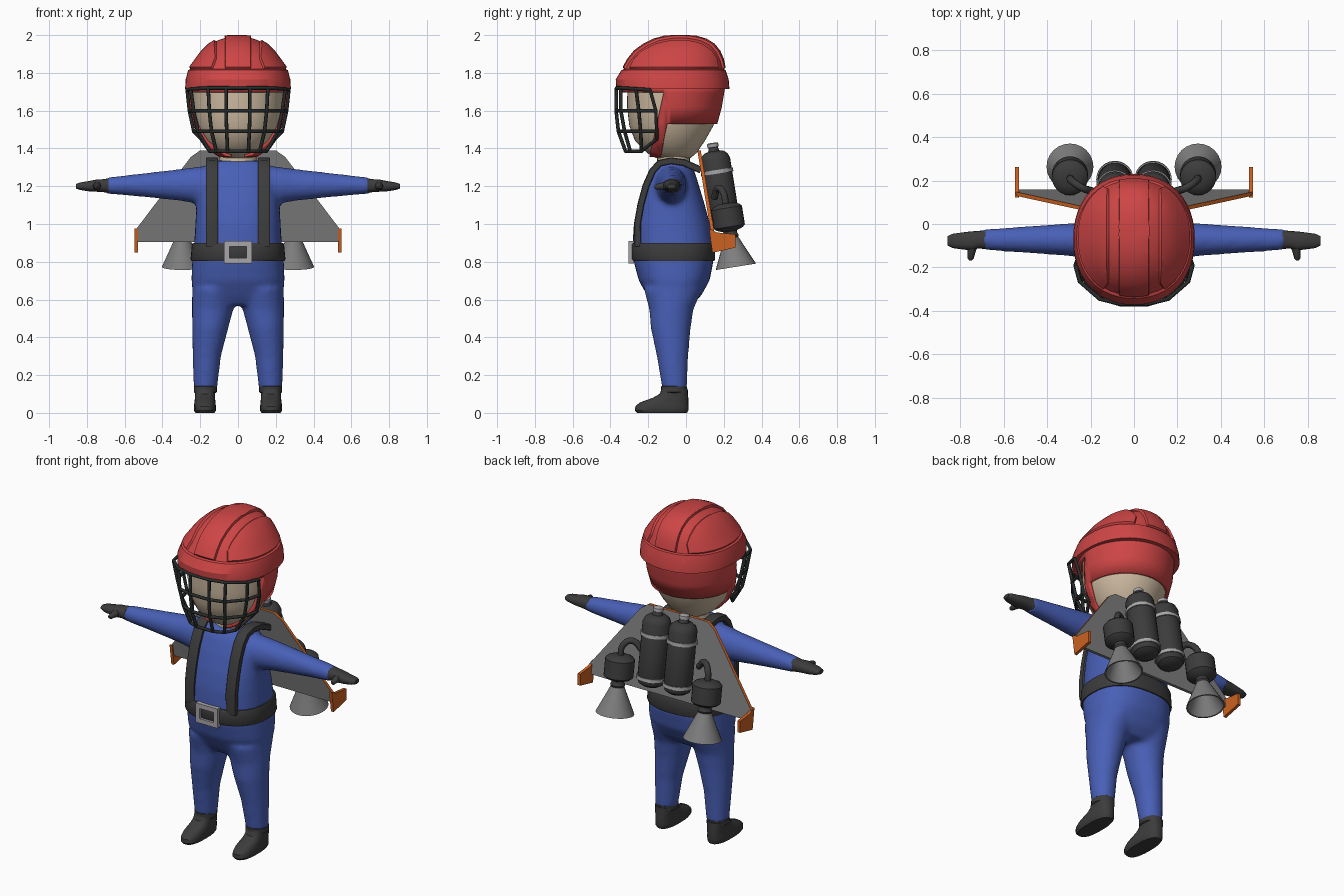
import bpy, bmesh, math
from mathutils import Vector as V

if "Cube" in bpy.data.objects:
    bpy.data.objects.remove(bpy.data.objects["Cube"])


def material(name, *rgb):
    m = bpy.data.materials.new(name)
    m.diffuse_color = (*rgb, 1)
    m.use_nodes = True
    m.node_tree.nodes["Principled BSDF"].inputs["Base Color"].default_value = m.diffuse_color
    return m


RED = material("helmet red", 0.62, 0.06, 0.06)
BLUE = material("suit blue", 0.065, 0.115, 0.47)
SKIN = material("skin", 0.62, 0.50, 0.36)
DARK = material("dark grey", 0.045, 0.045, 0.045)
BLACK = material("cage black", 0.022, 0.025, 0.025)
GREY = material("metal grey", 0.21, 0.21, 0.21)
LIGHT = material("light metal", 0.40, 0.38, 0.40)
ORANGE = material("wing orange", 0.60, 0.12, 0.015)


def finish(bm, name, *mats, angle=35):
    bmesh.ops.recalc_face_normals(bm, faces=bm.faces)
    me = bpy.data.meshes.new(name)
    bm.to_mesh(me)
    bm.free()
    me.shade_smooth()
    me.set_sharp_from_angle(angle=math.radians(angle))
    for m in mats:
        me.materials.append(m)
    ob = bpy.data.objects.new(name, me)
    bpy.context.collection.objects.link(ob)
    return ob


def loft(bm, rings, n=32, p=2.0, caps=True):
    """Skin superellipse rings given as (centre, half axis u, half axis v)."""
    def f(t):
        return math.copysign(abs(t) ** (2 / p), t)
    loops = []
    for c, u, v in rings:
        angles = [2 * math.pi * i / n for i in range(n)]
        loops.append([bm.verts.new(V(c) + V(u) * f(math.cos(a)) + V(v) * f(math.sin(a))) for a in angles])
    for a, b in zip(loops, loops[1:]):
        for i in range(n):
            j = (i + 1) % n
            bm.faces.new((a[i], a[j], b[j], b[i]))
    if caps:
        bm.faces.new(loops[0])
        bm.faces.new(loops[-1])
    return bm


def zring(z, rx, y0, y1, cx=0):
    return (cx, (y0 + y1) / 2, z), (rx, 0, 0), (0, (y1 - y0) / 2, 0)


def xring(x, cy, ry, cz, rz):
    return (x, cy, cz), (0, ry, 0), (0, 0, rz)


def lathe(name, c, d, profile, mat, n=24):
    """Turn a (distance, radius) profile about axis d in the yz plane."""
    d = V(d).normalized()
    u = V((1, 0, 0))
    v = d.cross(u)
    return finish(loft(bmesh.new(), [(V(c) + d * t, u * r, v * r) for t, r in profile], n), name, mat)


def box(bm, size, loc):
    vs = bmesh.ops.create_cube(bm, size=1)["verts"]
    for v in vs:
        v.co = V([v.co[i] * size[i] + loc[i] for i in range(3)])


def tubes(name, paths, r, mat, kind="POLY"):
    cu = bpy.data.curves.new(name, "CURVE")
    cu.dimensions, cu.bevel_depth, cu.bevel_resolution, cu.use_fill_caps = "3D", r, 2, True
    for path in paths:
        s = cu.splines.new(kind)
        pts = s.points if kind == "POLY" else s.bezier_points
        pts.add(len(path) - 1)
        for p, co in zip(pts, path):
            if kind == "POLY":
                p.co = (*co, 1)
            else:
                p.co = co
                p.handle_left_type = p.handle_right_type = "AUTO"
    cu.materials.append(mat)
    ob = bpy.data.objects.new(name, cu)
    bpy.context.collection.objects.link(ob)


# Suit: torso, legs and arms fused into one smooth skin
bm = bmesh.new()
loft(bm, [zring(*r) for r in (
    (.57, .17, -.17, .03), (.62, .235, -.205, .08), (.7, .247, -.25, .125), (.8, .243, -.277, .145),
    (.9, .232, -.282, .142), (1.0, .226, -.277, .127), (1.1, .22, -.258, .1), (1.2, .21, -.228, .07),
    (1.28, .185, -.195, .045), (1.335, .15, -.155, .02))], p=2.4)
for s in (-1, 1):
    loft(bm, [zring(z, rx, y0, y1, s * cx) for z, cx, rx, y0, y1 in (
        (.12, .173, .062, -.125, .005), (.3, .165, .075, -.155, .012), (.45, .147, .096, -.187, .025),
        (.55, .134, .11, -.195, .04), (.66, .125, .118, -.225, .09))])
    loft(bm, [xring(s * x, *r) for x, *r in (
        (.1, -.08, .085, 1.2, .1), (.2, -.08, .083, 1.205, .1), (.3, -.072, .075, 1.207, .085),
        (.5, -.072, .061, 1.206, .063), (.7, -.072, .048, 1.203, .043))])
suit = finish(bm, "suit", BLUE)
rm = suit.modifiers.new("fuse", "REMESH")
rm.mode, rm.voxel_size, rm.use_smooth_shade = "VOXEL", .014, True
sm = suit.modifiers.new("soften", "SMOOTH")
sm.factor, sm.iterations = .5, 8

# Neck and head
finish(loft(bmesh.new(), [zring(1.29, .1, -.155, .02), zring(1.4, .095, -.15, .02)]), "neck", SKIN)
skull = [(1.35, .085, -.16, .025), (1.375, .125, -.205, .055), (1.44, .18, -.27, .1), (1.52, .22, -.3, .145),
         (1.62, .24, -.312, .17), (1.74, .24, -.31, .18)]
finish(loft(bmesh.new(), [zring(*r) for r in skull], 48), "head", SKIN, angle=60)

# Helmet dome with brim band and raised panels
bm = loft(bmesh.new(), [zring(*r) for r in (
    (1.715, .28, -.37, .23), (1.765, .277, -.372, .226), (1.815, .264, -.342, .21), (1.82, .252, -.328, .2),
    (1.87, .216, -.3, .189), (1.91, .186, -.268, .172), (1.945, .15, -.22, .145), (1.97, .112, -.17, .105),
    (1.985, .07, -.115, .055), (1.989, .03, -.06, .0))], 48, 2.2)
for x in (.07, .115, -.07, -.115):
    bmesh.ops.bisect_plane(bm, geom=bm.verts[:] + bm.edges[:] + bm.faces[:], plane_co=(x, 0, 0), plane_no=(1, 0, 0))
for lo, hi, side in ((-.07, .07, 0), (.115, 1, 1), (-1, -.115, -1)):
    bm.normal_update()
    picked = []
    for f in bm.faces:
        c = f.calc_center_median()
        if c.z > 1.822 and lo < c.x < hi and (side == 0 or -.285 < c.y < .16):
            picked.append(f)
    bmesh.ops.recalc_face_normals(bm, faces=bm.faces)
    bmesh.ops.inset_region(bm, faces=picked, thickness=.006, depth=.012, use_even_offset=False)
finish(bm, "helmet_dome", RED, angle=28)

# Helmet lower shell: brow, ear and nape guard, cheek straps
bm = loft(bmesh.new(), [zring(*r) for r in (
    (1.355, .115, -.2, .05), (1.375, .142, -.222, .075), (1.44, .198, -.285, .12), (1.52, .237, -.315, .163),
    (1.62, .258, -.328, .19), (1.73, .264, -.342, .208))], 64, caps=False)
for co, no in (((0, 0, 1.53), (0, 0, 1)), ((0, 0, 1.695), (0, 0, 1)),
               ((0, -.1, 1.53), (0, 1, -.2)), ((0, -.155, 1.53), (0, 1, -.22))):
    bmesh.ops.bisect_plane(bm, geom=bm.verts[:] + bm.edges[:] + bm.faces[:], plane_co=co, plane_no=no)
drop = []
for f in bm.faces:
    c = f.calc_center_median()
    front = c.y + .155 - .22 * (c.z - 1.53) < 0
    behind = c.y + .1 - .2 * (c.z - 1.53) > 0
    if (front and c.z < 1.695) or (behind and c.z < 1.53):
        drop.append(f)
bmesh.ops.delete(bm, geom=drop, context="FACES")
shell = finish(bm, "helmet_lower_shell", RED)
sol = shell.modifiers.new("thickness", "SOLIDIFY")
sol.thickness, sol.offset = .018, -1

# Face cage: rows of bars crossed by upright bars
rows = [[(.063, -.368, 1.72), (.158, -.345, 1.72), (.25, -.265, 1.715), (.27, -.19, 1.71)],
        [(.063, -.37, 1.6), (.152, -.345, 1.6), (.235, -.25, 1.6), (.258, -.16, 1.6)],
        [(.06, -.358, 1.49), (.14, -.325, 1.49), (.212, -.24, 1.49), (.235, -.155, 1.49)],
        [(.055, -.32, 1.385), (.115, -.295, 1.385), (.15, -.235, 1.385), (.195, -.155, 1.45)]]
bars = [[(-x, y, z) for x, y, z in reversed(r)] + r for r in rows]
for s in (-1, 1):
    bars += [[(s * r[k][0], r[k][1], r[k][2]) for r in rows] for k in range(4)]
tubes("face_cage", bars, .0095, BLACK)

# Belt and buckle
finish(loft(bmesh.new(), [zring(.805, .247, -.284, .15), zring(.815, .251, -.29, .154),
                          zring(.89, .244, -.292, .154), zring(.9, .24, -.286, .149)], 48, 2.4), "belt", DARK)
bm = bmesh.new()
for s in (-1, 1):
    box(bm, (.028, .03, .118), (s * .06, -.289, .85))
    box(bm, (.1, .03, .028), (0, -.289, .85 + s * .045))
finish(bm, "buckle_frame", LIGHT)

# Shoulder straps, boots, gloves on both sides
for s in (-1, 1):
    path = [(-.255, .88), (-.257, 1.0), (-.24, 1.1), (-.213, 1.2), (-.178, 1.28), (-.14, 1.322),
            (-.08, 1.335), (-.01, 1.325), (.08, 1.285)]
    rings = []
    for i, (y, z) in enumerate(path):
        a, b = path[max(i - 1, 0)], path[min(i + 1, len(path) - 1)]
        t = V((0, b[0] - a[0], b[1] - a[1])).normalized()
        u = V((1, 0, 0))
        rings.append(((s * .138, y, z), u * .032, t.cross(u) * .018))
    finish(loft(bmesh.new(), rings, 16, 8), "shoulder_strap", DARK)

    finish(loft(bmesh.new(), [zring(z, rx, y0, y1, s * .175) for z, rx, y0, y1 in (
        (0, .05, -.26, .005), (.012, .058, -.27, .012), (.035, .058, -.268, .013), (.055, .056, -.245, .013),
        (.08, .053, -.175, .012), (.1, .053, -.14, .01), (.13, .054, -.128, .009))], 24, 2.5), "boot", DARK)
    finish(loft(bmesh.new(), [zring(z, r, -.063 - r * 1.12, -.063 + r * 1.12, s * .173) for z, r in (
        (.105, .054), (.11, .061), (.14, .061), (.145, .054))], 24), "boot_cuff", DARK)

    bm = loft(bmesh.new(), [xring(s * x, *r) for x, *r in (
        (.685, -.072, .044, 1.203, .039), (.715, -.072, .04, 1.203, .034), (.75, -.078, .044, 1.203, .032),
        (.79, -.078, .039, 1.2, .027), (.835, -.078, .033, 1.2, .02), (.858, -.078, .022, 1.2, .012))], 20, 2.4)
    loft(bm, [((s * x, y, z), (r, 0, 0), (0, 0, r)) for x, y, z, r in (
        (.745, -.09, 1.203, .028), (.748, -.13, 1.2, .018), (.752, -.158, 1.197, .014), (.753, -.167, 1.196, .007))], 12)
    finish(bm, "glove", DARK)

# Wing plate, leaning back, with orange leading edges
half = [(.2, 1.39), (.25, 1.355), (.545, .965), (.545, .905)]
outline = half + [(-x, z) for x, z in reversed(half)]
bm = bmesh.new()
face = bm.faces.new([bm.verts.new((x, .06 + (1.39 - z) * .165, z)) for x, z in outline])
ext = bmesh.ops.extrude_face_region(bm, geom=[face])["geom"]
bmesh.ops.translate(bm, verts=[g for g in ext if isinstance(g, bmesh.types.BMVert)], vec=(0, .018, 0))
bmesh.ops.recalc_face_normals(bm, faces=bm.faces)
for f in bm.faces:
    f.material_index = int(abs(f.normal.y) < .6 and f.normal.z > -.5)
finish(bm, "wing_plate", GREY, ORANGE)

# Wing tips, tanks and engines on both sides
AXIS = (0, .16, -1)
for s in (-1, 1):
    bm = bmesh.new()
    face = bm.faces.new([bm.verts.new((s * .53, y, z)) for y, z in
                         ((.122, .975), (.165, .955), (.262, .945), (.262, .875), (.14, .848))])
    ext = bmesh.ops.extrude_face_region(bm, geom=[face])["geom"]
    bmesh.ops.translate(bm, verts=[g for g in ext if isinstance(g, bmesh.types.BMVert)], vec=(s * .018, 0, 0))
    finish(bm, "wing_tip", ORANGE)

    top = (s * .088, .147, 1.385)
    lathe("tank", top, AXIS, ((-.02, .025), (0, .03), (.004, .05), (.02, .07), (.045, .08), (.375, .08),
                              (.4, .07), (.415, .045)), DARK)
    for t in (.1, .355):
        lathe("tank_band", top, AXIS, ((t, .078), (t, .086), (t + .02, .086), (t + .02, .078)), LIGHT)
    lathe("tank_valve", top, AXIS, ((-.045, .022), (-.04, .03), (-.022, .03), (-.018, .018), (0, .018)), LIGHT, 12)

    pod = (s * .295, .222, 1.035)
    lathe("engine_pod", pod, AXIS, ((-.075, .04), (-.062, .072), (-.05, .083), (.05, .083), (.062, .07),
                                    (.075, .035), (.085, .035), (.1, .042), (.115, .035), (.12, .02)), DARK)
    lathe("engine_nozzle", pod, AXIS, ((.11, .02), (.11, .038), (.265, .108), (.265, .1), (.13, .03)), GREY)
    tubes("fuel_pipe", [[(s * .295, .212, 1.09), (s * .285, .198, 1.165), (s * .245, .17, 1.19),
                         (s * .19, .15, 1.14)]], .018, DARK, "BEZIER")
